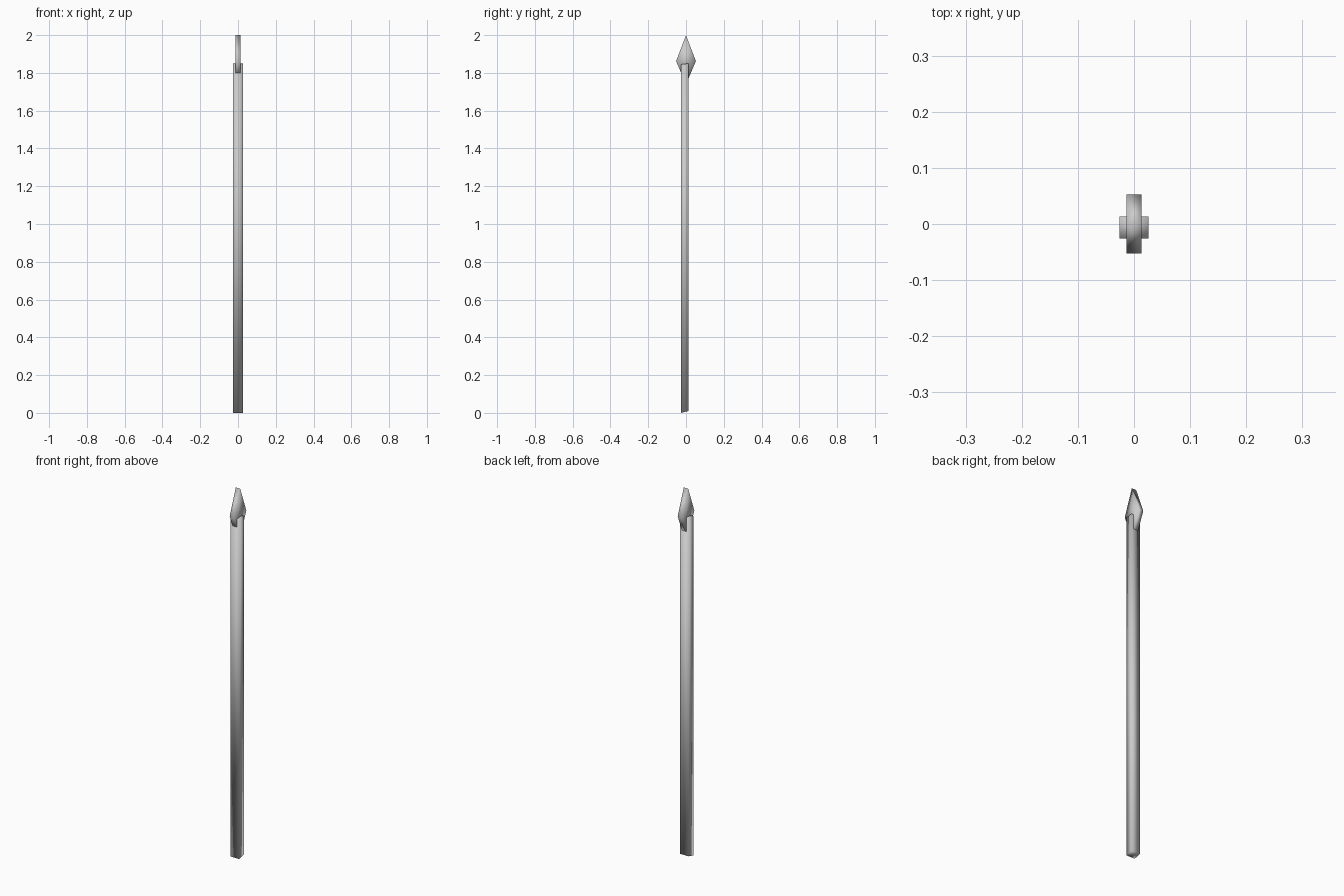
import bpy, bmesh

if "Cube" in bpy.data.objects:
    bpy.data.objects.remove(bpy.data.objects["Cube"])


def prism(name, profile, half_width):
    """Extrude a (y, z) profile evenly across x, with soft shading."""
    bm = bmesh.new()
    face = bm.faces.new([bm.verts.new((-half_width, y, z)) for y, z in profile])
    new = bmesh.ops.extrude_face_region(bm, geom=[face])["geom"]
    verts = [v for v in new if isinstance(v, bmesh.types.BMVert)]
    bmesh.ops.translate(bm, verts=verts, vec=(2 * half_width, 0, 0))
    bmesh.ops.recalc_face_normals(bm, faces=bm.faces[:])
    for f in bm.faces:
        f.smooth = True
    mesh = bpy.data.meshes.new(name)
    bm.to_mesh(mesh)
    bm.free()
    obj = bpy.data.objects.new(name, mesh)
    bpy.context.collection.objects.link(obj)
    return obj


# Square-edged shaft, slightly slanted at both ends
prism("shaft", [(-0.026, 0.0), (0.0135, 0.01), (0.0135, 1.85), (-0.026, 1.845)], 0.026)

# Flat kite-shaped spear head set into the top of the shaft
prism("spear_head", [(0, 2.0), (-0.0525, 1.862), (0, 1.74), (0.0525, 1.862)], 0.0133)
